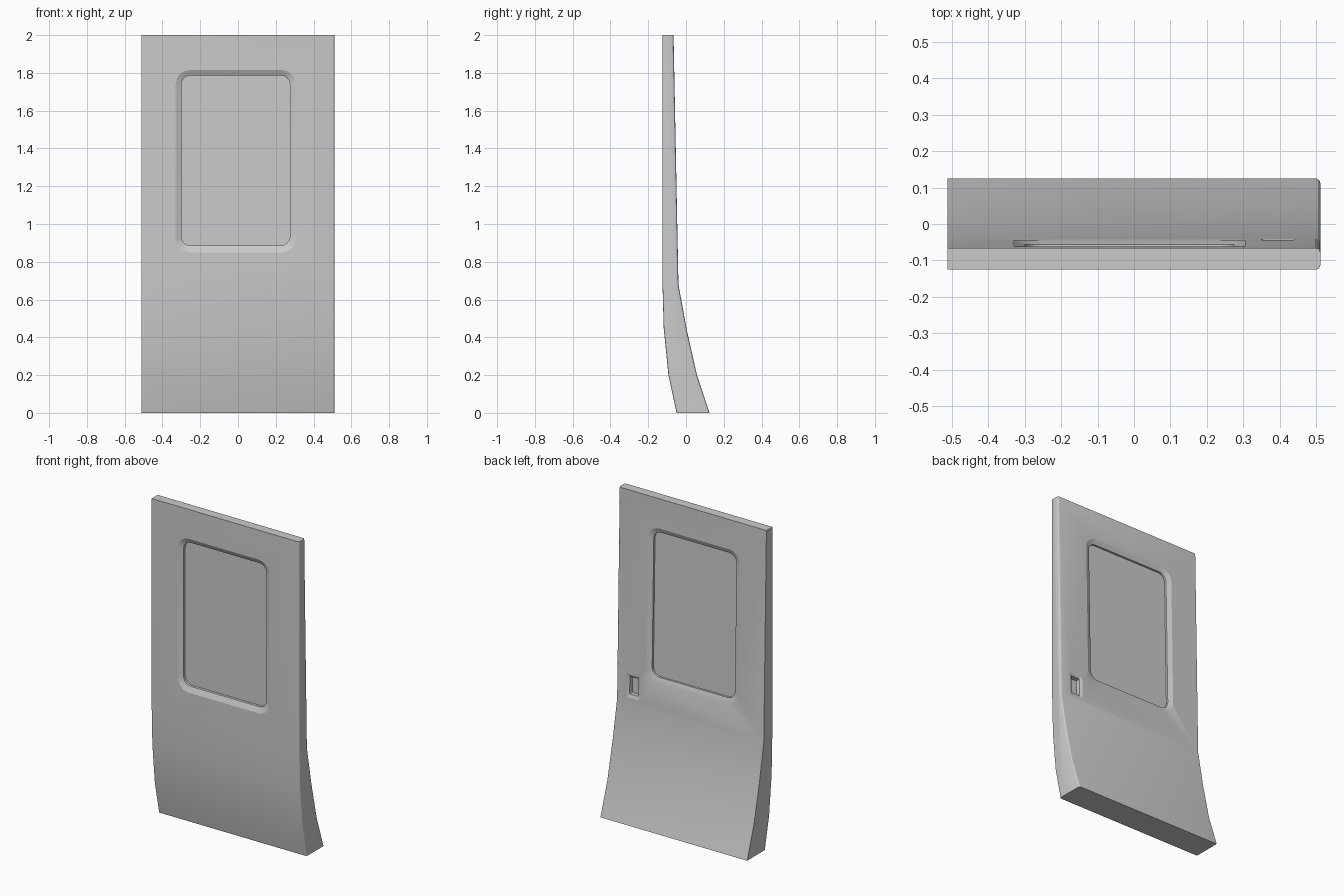
import bpy, bmesh, math

if "Cube" in bpy.data.objects:
    bpy.data.objects.remove(bpy.data.objects["Cube"])

X0, X1 = -0.512, 0.512


def make_object(name, bm):
    bmesh.ops.recalc_face_normals(bm, faces=bm.faces[:])
    me = bpy.data.meshes.new(name)
    bm.to_mesh(me)
    bm.free()
    ob = bpy.data.objects.new(name, me)
    bpy.context.collection.objects.link(ob)
    return ob


def rounded_rect(x0, x1, z0, z1, r, n=6):
    pts = []
    for cx, cz, a0 in ((x1 - r, z1 - r, 0), (x0 + r, z1 - r, 90),
                       (x0 + r, z0 + r, 180), (x1 - r, z0 + r, 270)):
        for i in range(n + 1):
            a = math.radians(a0 + 90 * i / n)
            pts.append((cx + r * math.cos(a), cz + r * math.sin(a)))
    return pts


def front_y(z):
    return -0.125


def back_y(z):
    return -0.04 - 0.026 * (z - 0.68) / 1.32


def loft(name, sections, surface):
    """Stack rounded rectangles; each section is (offset from surface, outline)."""
    bm = bmesh.new()
    rings = [[bm.verts.new((x, surface(z) + d, z)) for x, z in pts] for d, pts in sections]
    for a, b in zip(rings, rings[1:]):
        for i in range(len(a)):
            j = (i + 1) % len(a)
            bm.faces.new((a[i], a[j], b[j], b[i]))
    bm.faces.new(rings[0])
    bm.faces.new(rings[-1])
    return make_object(name, bm)


# Door slab: side profile (y, z) extruded across the width
profile = [(-0.125, 2), (-0.125, 0.7), (-0.118, 0.45), (-0.093, 0.2), (-0.05, 0),
           (0.125, 0), (0.058, 0.2), (0.004, 0.44), (-0.04, 0.68), (-0.066, 2)]
bm = bmesh.new()
left = [bm.verts.new((X0, y, z)) for y, z in profile]
right = [bm.verts.new((X1, y, z)) for y, z in profile]
bm.faces.new(left)
bm.faces.new(right)
for i in range(len(profile)):
    j = (i + 1) % len(profile)
    bm.faces.new((left[i], left[j], right[j], right[i]))
bmesh.ops.recalc_face_normals(bm, faces=bm.faces[:])
# Rounded closing edge on the right side
edges = [e for e in bm.edges
         if all(v.co.x > 0.5 for v in e.verts) and abs(e.verts[0].co.z - e.verts[1].co.z) > 0.01]
bmesh.ops.bevel(bm, geom=edges, offset=0.012, segments=3, profile=0.5, affect='EDGES')
door = make_object("door_panel", bm)

# Window recesses, front and back, leaving a thin pane between them
outer = rounded_rect(-0.33, 0.305, 0.85, 1.815, 0.075)
inner = rounded_rect(-0.30, 0.275, 0.885, 1.787, 0.05)
cutters = [
    loft("window_cut_front", [(-0.03, outer), (0, outer), (0.014, inner), (0.03, inner)], front_y),
    loft("window_cut_back", [(0.03, outer), (0, outer), (-0.012, inner), (-0.025, inner)], back_y),
]

# Handle pocket on the back face
rim = rounded_rect(0.35, 0.44, 0.71, 0.855, 0.008, 2)
pocket = rounded_rect(0.365, 0.425, 0.73, 0.84, 0.006, 2)
cutters.append(loft("handle_cut", [(0.03, rim), (0, rim), (-0.007, pocket), (-0.035, pocket)], back_y))

bpy.context.view_layer.objects.active = door
door.select_set(True)
for c in cutters:
    mod = door.modifiers.new(c.name, 'BOOLEAN')
    mod.operation = 'DIFFERENCE'
    mod.solver = 'EXACT'
    mod.object = c
    bpy.ops.object.modifier_apply(modifier=mod.name)
    bpy.data.objects.remove(c)

bpy.ops.object.shade_smooth_by_angle(angle=math.radians(20))
